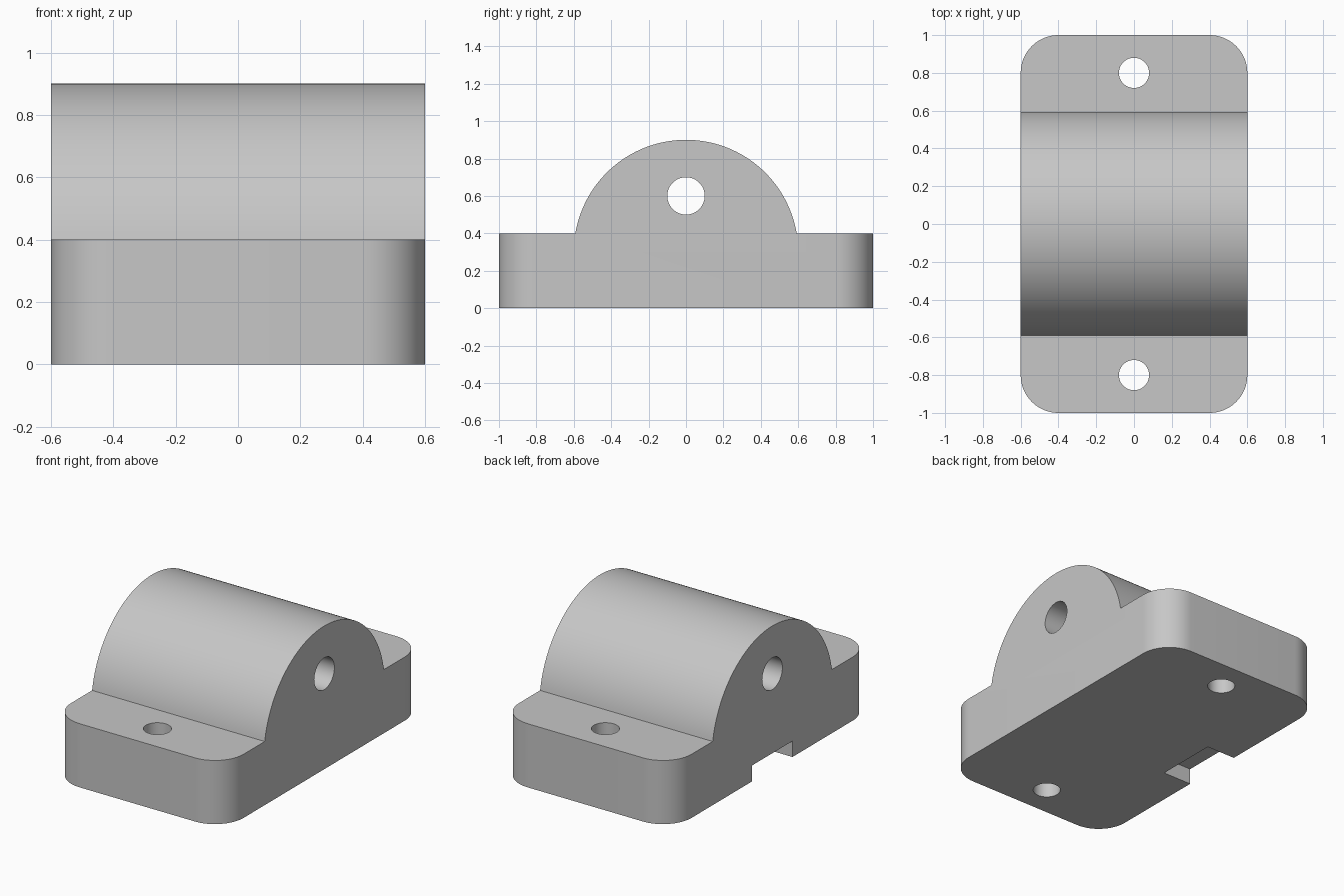
import bpy, bmesh, math
from mathutils import Matrix, Vector

if "Cube" in bpy.data.objects:
    bpy.data.objects.remove(bpy.data.objects["Cube"])

# Dimensions
HALF_X, HALF_Y, BASE_H = 0.6, 1.0, 0.4
CORNER_R = 0.2
ARCH_R, ARCH_Z = 0.6, 0.3

grey = bpy.data.materials.new("plain grey")
grey.use_nodes = True
colour = (0.57, 0.57, 0.57, 1)
grey.diffuse_color = colour
grey.node_tree.nodes["Principled BSDF"].inputs["Base Color"].default_value = colour


def arc(cx, cy, r, start, end, steps):
    angles = [start + (end - start) * i / steps for i in range(steps + 1)]
    return [(cx + r * math.cos(a), cy + r * math.sin(a)) for a in angles]


def prism(name, outline, to_3d, depth):
    """Extrude a closed outline along the depth vector."""
    bm = bmesh.new()
    face = bm.faces.new([bm.verts.new(to_3d(u, v)) for u, v in outline])
    grown = bmesh.ops.extrude_face_region(bm, geom=[face])
    verts = [g for g in grown["geom"] if isinstance(g, bmesh.types.BMVert)]
    bmesh.ops.translate(bm, verts=verts, vec=Vector(depth))
    bmesh.ops.recalc_face_normals(bm, faces=bm.faces)
    return to_object(name, bm)


def to_object(name, bm):
    mesh = bpy.data.meshes.new(name)
    bm.to_mesh(mesh)
    bm.free()
    mesh.materials.append(grey)
    obj = bpy.data.objects.new(name, mesh)
    bpy.context.collection.objects.link(obj)
    return obj


def rod(name, radius, length, matrix):
    bm = bmesh.new()
    bmesh.ops.create_cone(bm, cap_ends=True, segments=48, radius1=radius,
                          radius2=radius, depth=length, matrix=matrix)
    return to_object(name, bm)


def combine(target, tool, operation):
    """Apply a boolean and remove the helper object."""
    tool.hide_render = True
    mod = target.modifiers.new(operation.lower(), "BOOLEAN")
    mod.operation, mod.object, mod.solver = operation, tool, "EXACT"
    bpy.context.view_layer.objects.active = target
    bpy.ops.object.modifier_apply(modifier=mod.name)
    bpy.data.objects.remove(tool)


# Body: side profile of base and arch, trimmed by the rounded footprint
lift = math.asin((BASE_H - ARCH_Z) / ARCH_R)
margin = 0.1
wide = HALF_Y + margin
profile = [(-wide, 0), (wide, 0), (wide, BASE_H)]
profile += arc(0, ARCH_Z, ARCH_R, lift, math.pi - lift, 80)
profile += [(-wide, BASE_H)]
body = prism("mounting_block", profile, lambda y, z: (-HALF_X - margin, y, z),
             (2 * (HALF_X + margin), 0, 0))

footprint = []
for i, (sx, sy) in enumerate([(1, 1), (-1, 1), (-1, -1), (1, -1)]):
    footprint += arc(sx * (HALF_X - CORNER_R), sy * (HALF_Y - CORNER_R), CORNER_R,
                     i * math.pi / 2, (i + 1) * math.pi / 2, 16)
trim = prism("footprint_trim", footprint, lambda x, y: (x, y, -margin), (0, 0, 1.5))
combine(body, trim, "INTERSECT")

# Bolt holes through both flanges
for y in (-0.8, 0.8):
    combine(body, rod("bolt_hole", 0.08, 2, Matrix.Translation((0, y, 0))), "DIFFERENCE")

# Shaft hole through the arch
across = Matrix.Translation((0, 0, 0.6)) @ Matrix.Rotation(math.pi / 2, 4, "Y")
combine(body, rod("shaft_hole", 0.1, 2, across), "DIFFERENCE")

# Shallow notch under the right side
notch = prism("side_notch", [(-0.2, -0.1), (0.2, -0.1), (0.2, 0.1), (-0.2, 0.1)],
              lambda y, z: (-HALF_X - margin, y, z), (0.2 + margin, 0, 0))
combine(body, notch, "DIFFERENCE")

# Smooth curved walls, crisp edges
bpy.ops.object.select_all(action="DESELECT")
body.select_set(True)
bpy.context.view_layer.objects.active = body
bpy.ops.object.shade_smooth_by_angle(angle=math.radians(30))
